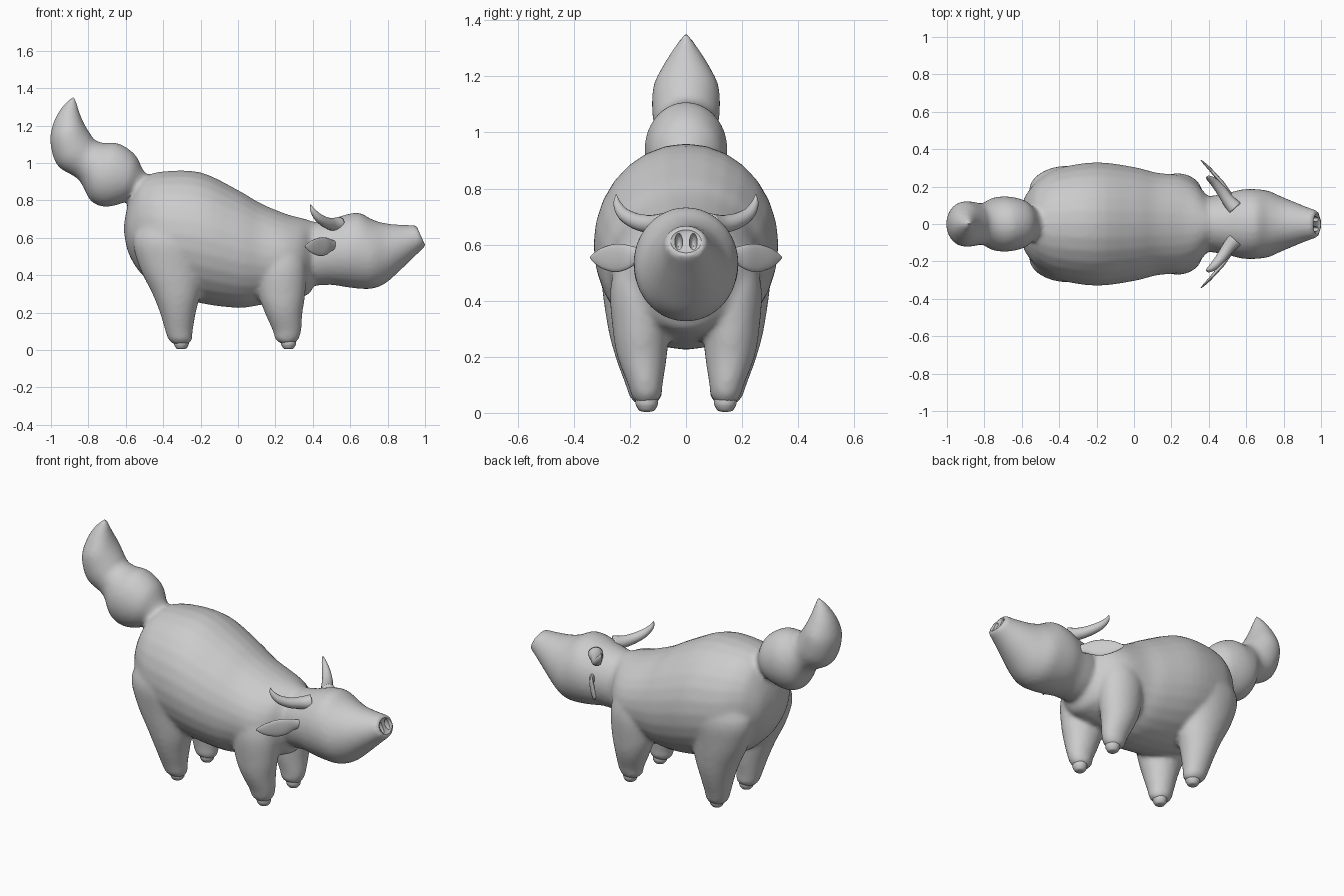
import bpy
import math
from mathutils import Vector

cube = bpy.data.objects.get("Cube")
if cube:
    bpy.data.objects.remove(cube, do_unlink=True)

grey = bpy.data.materials.new("plain grey")
grey.use_nodes = True
grey.diffuse_color = (0.6, 0.6, 0.6, 1)
grey.node_tree.nodes["Principled BSDF"].inputs["Base Color"].default_value = (0.6, 0.6, 0.6, 1)


def spline(rows, steps=4):
    """Catmull-Rom interpolation of rows of numbers."""
    out = []
    for i in range(len(rows) - 1):
        quad = rows[max(i - 1, 0)], rows[i], rows[i + 1], rows[min(i + 2, len(rows) - 1)]
        for s in range(steps):
            t = s / steps
            out.append([b + t * (c - a) / 2 + t * t * (a - 2.5 * b + 2 * c - d / 2)
                        + t ** 3 * (1.5 * (b - c) + (d - a) / 2) for a, b, c, d in zip(*quad)])
    return out + [rows[-1]]


def loft(name, rings, sides=28):
    """Skin elliptical rings given as (centre, half axis, half axis)."""
    verts, faces = [], []
    for c, u, v in rings:
        for k in range(sides):
            a = math.tau * k / sides
            verts.append(c + u * math.cos(a) + v * math.sin(a))
    for r in range(len(rings) - 1):
        for k in range(sides):
            n = (k + 1) % sides
            faces.append((r * sides + k, r * sides + n, (r + 1) * sides + n, (r + 1) * sides + k))
    faces.append(tuple(reversed(range(sides))))
    faces.append(tuple(range(len(verts) - sides, len(verts))))
    mesh = bpy.data.meshes.new(name)
    mesh.from_pydata(verts, [], faces)
    mesh.materials.append(grey)
    obj = bpy.data.objects.new(name, mesh)
    bpy.context.collection.objects.link(obj)
    select(obj)
    bpy.ops.object.mode_set(mode='EDIT')
    bpy.ops.mesh.select_all(action='SELECT')
    bpy.ops.mesh.normals_make_consistent(inside=False)
    bpy.ops.object.mode_set(mode='OBJECT')
    bpy.ops.object.shade_smooth()
    return obj


def select(*objs):
    bpy.ops.object.select_all(action='DESELECT')
    for o in objs:
        o.select_set(True)
    bpy.context.view_layer.objects.active = objs[0]


def apply(obj, kind, **settings):
    select(obj)
    mod = obj.modifiers.new(kind.lower(), kind)
    for key, value in settings.items():
        setattr(mod, key, value)
    bpy.ops.object.modifier_apply(modifier=mod.name)


def centred(name, rows):
    """Rows: top x, top z, bottom x, bottom z, half width."""
    rings = []
    for xt, zt, xb, zb, w in spline(rows):
        top, low = Vector((xt, 0, zt)), Vector((xb, 0, zb))
        rings.append(((top + low) / 2, (top - low) / 2, Vector((0, max(w, 0.001), 0))))
    return loft(name, rings)


def limb(name, rows, side):
    """Rows: z, back x, front x, inner y, outer y."""
    return loft(name, [(Vector(((a + b) / 2, side * (c + d) / 2, z)),
                        Vector(((b - a) / 2, 0, 0)), Vector((0, (d - c) / 2, 0)))
                       for z, a, b, c, d in spline(rows)])


# Torso, upright sections: x, top, bottom, half width
torso = [(-.61, .67, .63, .02), (-.59, .77, .53, .13), (-.55, .87, .45, .195), (-.5, .925, .39, .245),
         (-.4, .955, .31, .3), (-.2, .95, .25, .33), (0, .855, .225, .305), (.12, .785, .24, .275),
         (.25, .73, .26, .26), (.33, .708, .28, .22), (.38, .695, .3, .165), (.41, .68, .35, .13)]
parts = [centred("body", [(x, t, x, b, w) for x, t, b, w in torso])]

# Head with tilted muzzle end
head = [(.3, .68, .3, .36, .13), (.42, .685, .42, .345, .152), (.5, .7, .5, .348, .165),
        (.58, .725, .57, .337, .185), (.65, .733, .65, .327, .187), (.72, .697, .72, .328, .177),
        (.79, .677, .79, .357, .146), (.87, .67, .87, .428, .113), (.92, .668, .945, .5, .088),
        (.953, .669, 1.004, .555, .073)]
parts.append(centred("head", head))

# Two-lobed bushy tail
tail = [(-.42, .92, -.48, .78, .08), (-.495, .945, -.575, .8, .085), (-.55, 1.045, -.63, .78, .128),
        (-.64, 1.105, -.715, .765, .148), (-.72, 1.107, -.79, .8, .14), (-.768, 1.125, -.852, .91, .112),
        (-.785, 1.15, -.965, .985, .121), (-.82, 1.205, -1.004, 1.115, .118),
        (-.84, 1.25, -.985, 1.22, .084), (-.855, 1.295, -.94, 1.3, .046), (-.87, 1.357, -.885, 1.357, .004)]
parts.append(centred("tail", tail))

# Legs
fore = [(.035, .225, .305, .11, .175), (.06, .197, .325, .088, .195), (.1, .187, .338, .083, .207),
        (.2, .143, .345, .068, .245), (.3, .11, .36, .06, .262), (.45, .1, .365, .05, .27), (.6, .14, .33, .07, .23)]
hind = [(.03, -.345, -.265, .11, .175), (.055, -.372, -.245, .088, .2), (.1, -.388, -.242, .083, .216),
        (.2, -.418, -.225, .068, .252), (.3, -.458, -.2, .058, .278), (.45, -.53, -.17, .05, .3),
        (.6, -.56, -.13, .05, .31), (.75, -.48, -.2, .07, .25)]
for side in (1, -1):
    parts += [limb("foreleg", fore, side), limb("hind_leg", hind, side)]

# Fuse the parts into one soft skin
select(*parts)
bpy.ops.object.join()
body = parts[0]
apply(body, 'REMESH', mode='VOXEL', voxel_size=0.0125, use_smooth_shade=True)
apply(body, 'SMOOTH', factor=0.5, iterations=8)


# Dished muzzle and nostrils
def cut(centre, depth, width, height):
    bpy.ops.mesh.primitive_uv_sphere_add(segments=24, ring_count=16, radius=1, location=centre,
                                         rotation=(0, -0.44, 0))
    cutter = bpy.context.object
    cutter.scale = (depth, width, height)
    cutter.data.materials.append(grey)
    apply(body, 'BOOLEAN', operation='DIFFERENCE', object=cutter, solver='EXACT')
    bpy.data.objects.remove(cutter, do_unlink=True)


cut((.982, 0, .613), .016, .058, .047)
for side in (1, -1):
    cut((.97, side * .026, .61), .04, .014, .032)
select(body)
bpy.ops.object.shade_smooth_by_angle(angle=math.radians(40))

for side, word in ((1, "left"), (-1, "right")):
    # Toes
    for x, label in ((.27, "front"), (-.303, "hind")):
        toe = [(0.004, .012), (.008, .026), (.022, .036), (.035, .04), (.06, .04)]
        loft(f"{word}_{label}_toe", [(Vector((x, side * .14, z)), Vector((r, 0, 0)), Vector((0, r, 0)))
                                     for z, r in spline(toe)], 16)
    # Curved horns
    horn = [(.54, .085, .67, .042), (.505, .125, .672, .034), (.47, .175, .682, .029),
            (.43, .222, .708, .023), (.4, .245, .745, .014), (.388, .249, .778, .002)]
    path = spline(horn)
    rings = []
    for i, (x, y, z, r) in enumerate(path):
        a, b = path[max(i - 1, 0)], path[min(i + 1, len(path) - 1)]
        along = Vector((b[0] - a[0], side * (b[1] - a[1]), b[2] - a[2])).normalized()
        u = along.cross(Vector((1, side, 0))).normalized()
        rings.append((Vector((x, side * y, z)), u * r, along.cross(u) * r))
    loft(f"{word}_horn", rings, 16)
    # Thin leaf ears: x, y, z, half height, half thickness
    ear = [(.53, .13, .56, .02, .016), (.5, .175, .56, .03, .013), (.475, .215, .555, .045, .011),
           (.44, .255, .552, .05, .01), (.4, .3, .552, .037, .008), (.37, .33, .553, .016, .005),
           (.358, .342, .554, .002, .002)]
    loft(f"{word}_ear", [(Vector((x, side * y, z)), Vector((0, 0, h)), Vector((.75, side * .66, 0)) * t)
                         for x, y, z, h, t in spline(ear)], 16)
